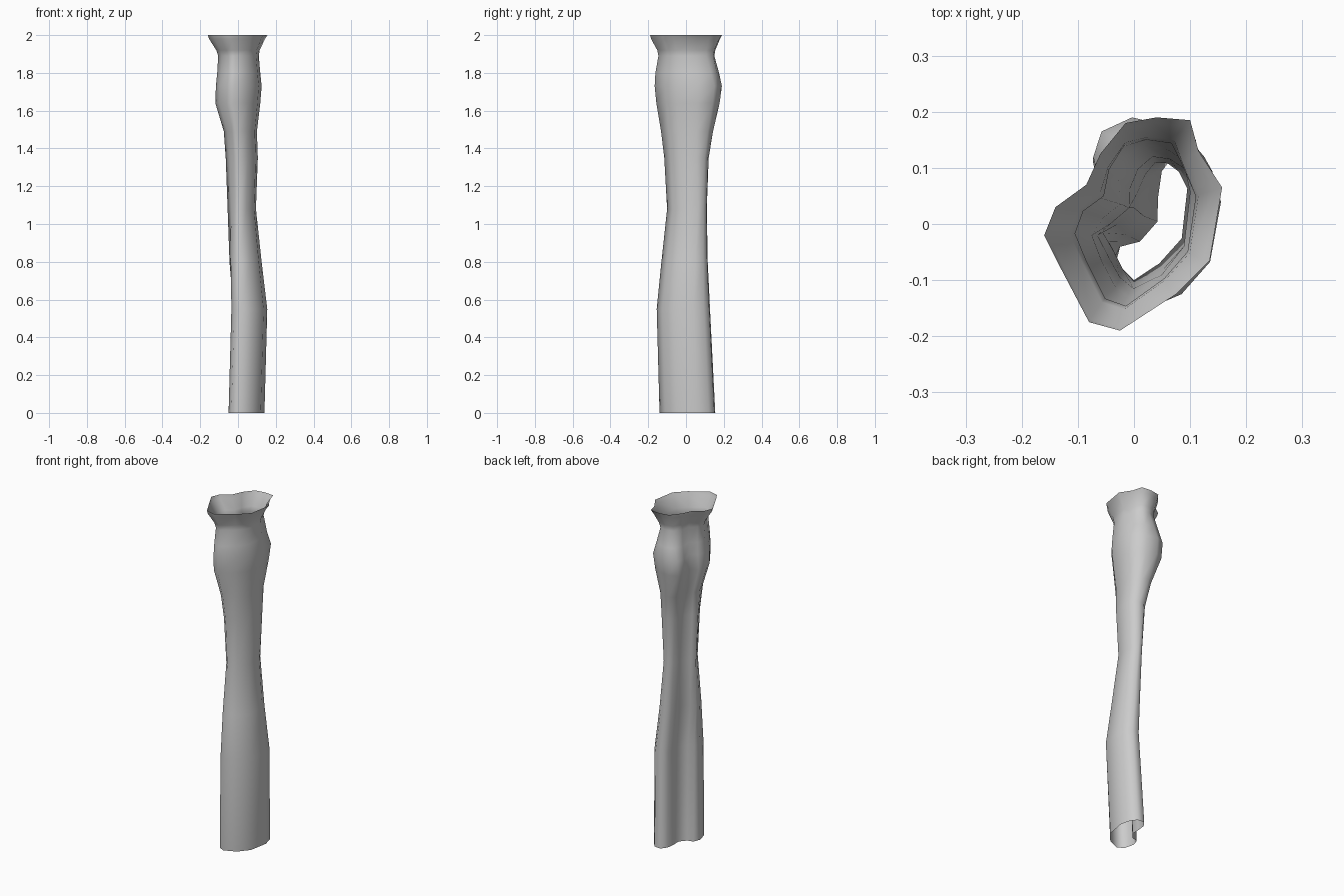
import bpy, bmesh

# Kidney-shaped cross-sections, starting at the dent and running past -x, -y, +x, +y
LOWER = [(.03, .025), (0, -.012), (-.035, -.02), (-.05, -.06), (-.035, -.12), (0, -.14), (.07, -.11),
         (.12, -.05), (.14, .06), (.125, .12), (.10, .15), (.06, .155), (.035, .12), (.03, .07)]
WAIST = [(.0, .03), (-.03, 0), (-.055, -.015), (-.035, -.05), (-.02, -.08), (0, -.10), (.045, -.07),
         (.085, -.025), (.095, .065), (.08, .095), (.06, .11), (.038, .112), (.02, .09), (.005, .055)]
BULGE = [(-.06, .05), (-.10, .03), (-.12, -.02), (-.10, -.08), (-.06, -.145), (-.02, -.165), (.06, -.11),
         (.11, -.05), (.125, .06), (.11, .15), (.06, .175), (-.005, .19), (-.06, .165), (-.075, .12)]
RIM = [(-.085, .07), (-.14, .03), (-.16, -.02), (-.13, -.08), (-.08, -.175), (-.025, -.19), (.075, -.125),
       (.135, -.065), (.157, .065), (.115, .13), (.10, .185), (.04, .19), (-.015, .18), (-.06, .125)]

# height, two shapes, blend, x min, x max, y min, y max
LEVELS = [
    (0.00, LOWER, LOWER, 0, -.05, .14, -.14, .155),
    (0.55, LOWER, WAIST, .15, -.035, .155, -.155, .127),
    (0.80, LOWER, WAIST, .6, -.045, .125, -.13, .115),
    (1.08, WAIST, WAIST, 0, -.055, .095, -.10, .11),
    (1.35, WAIST, BULGE, .2, -.065, .105, -.115, .12),
    (1.49, WAIST, BULGE, .5, -.075, .10, -.132, .143),
    (1.64, WAIST, BULGE, .9, -.12, .118, -.157, .178),
    (1.73, BULGE, BULGE, 0, -.117, .125, -.166, .19),
    (1.80, BULGE, RIM, .3, -.11, .118, -.162, .175),
    (1.89, BULGE, RIM, .7, -.105, .11, -.146, .15),
    (1.92, BULGE, RIM, .85, -.115, .115, -.152, .155),
    (1.98, RIM, RIM, 0, -.153, .143, -.185, .18),
    (2.00, RIM, RIM, 0, -.16, .157, -.19, .19),
]


def fit(values, low, high):
    a, b = min(values), max(values)
    return [low + (v - a) / (b - a) * (high - low) for v in values]


def section(a, b, t, x0, x1, y0, y1):
    xs = [p[0] * (1 - t) + q[0] * t for p, q in zip(a, b)]
    ys = [p[1] * (1 - t) + q[1] * t for p, q in zip(a, b)]
    return zip(fit(xs, x0, x1), fit(ys, y0, y1))


# Open hollow tube lofted through the sections
bm = bmesh.new()
rings = [[bm.verts.new((x, y, z)) for x, y in section(*spec)] for z, *spec in LEVELS]
for low, high in zip(rings, rings[1:]):
    n = len(low)
    for i in range(n):
        j = (i + 1) % n
        bm.faces.new((low[i], low[j], high[j], high[i])).smooth = True
bm.normal_update()
mesh = bpy.data.meshes.new("hollow_trunk")
bm.to_mesh(mesh)
bm.free()
trunk = bpy.data.objects.new("hollow_trunk", mesh)
bpy.context.collection.objects.link(trunk)
